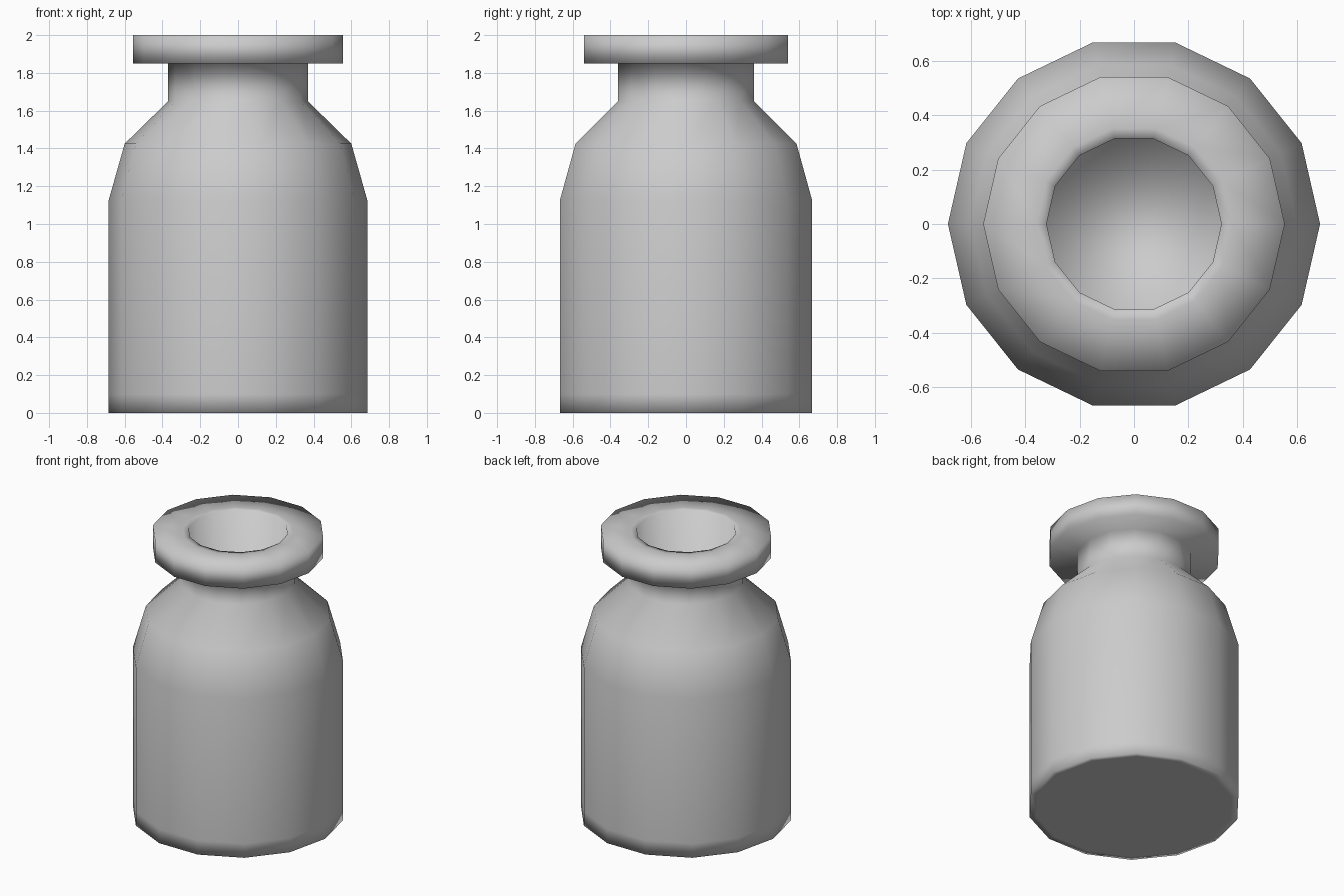
import bpy, bmesh
from math import cos, sin, tau

if "Cube" in bpy.data.objects:
    bpy.data.objects.remove(bpy.data.objects["Cube"])

SIDES = 14


def lathe(name, profile):
    """Turn a (radius, z) profile, capping its first and last rings."""
    bm = bmesh.new()
    rings = [[bm.verts.new((r * cos(tau * i / SIDES), r * sin(tau * i / SIDES), z))
              for i in range(SIDES)] for r, z in profile]
    for a, b in zip(rings, rings[1:]):
        for i in range(SIDES):
            j = (i + 1) % SIDES
            bm.faces.new((a[i], a[j], b[j], b[i]))
    bm.faces.new(rings[0][::-1])
    bm.faces.new(rings[-1])
    for f in bm.faces:
        f.smooth = True
    mesh = bpy.data.meshes.new(name)
    bm.to_mesh(mesh)
    bm.free()
    obj = bpy.data.objects.new(name, mesh)
    bpy.context.collection.objects.link(obj)
    return obj


lathe("bottle", [
    # base and body, with support loops at the bottom edge
    (0.64, 0), (0.685, 0), (0.685, 0.1), (0.685, 1.125),
    # shoulder and neck
    (0.6, 1.425), (0.37, 1.65), (0.37, 1.85),
    # flared lip
    (0.555, 1.85), (0.555, 2.0), (0.36, 2.0), (0.322, 2.0),
    # inside of the mouth
    (0.322, 1.6),
])
